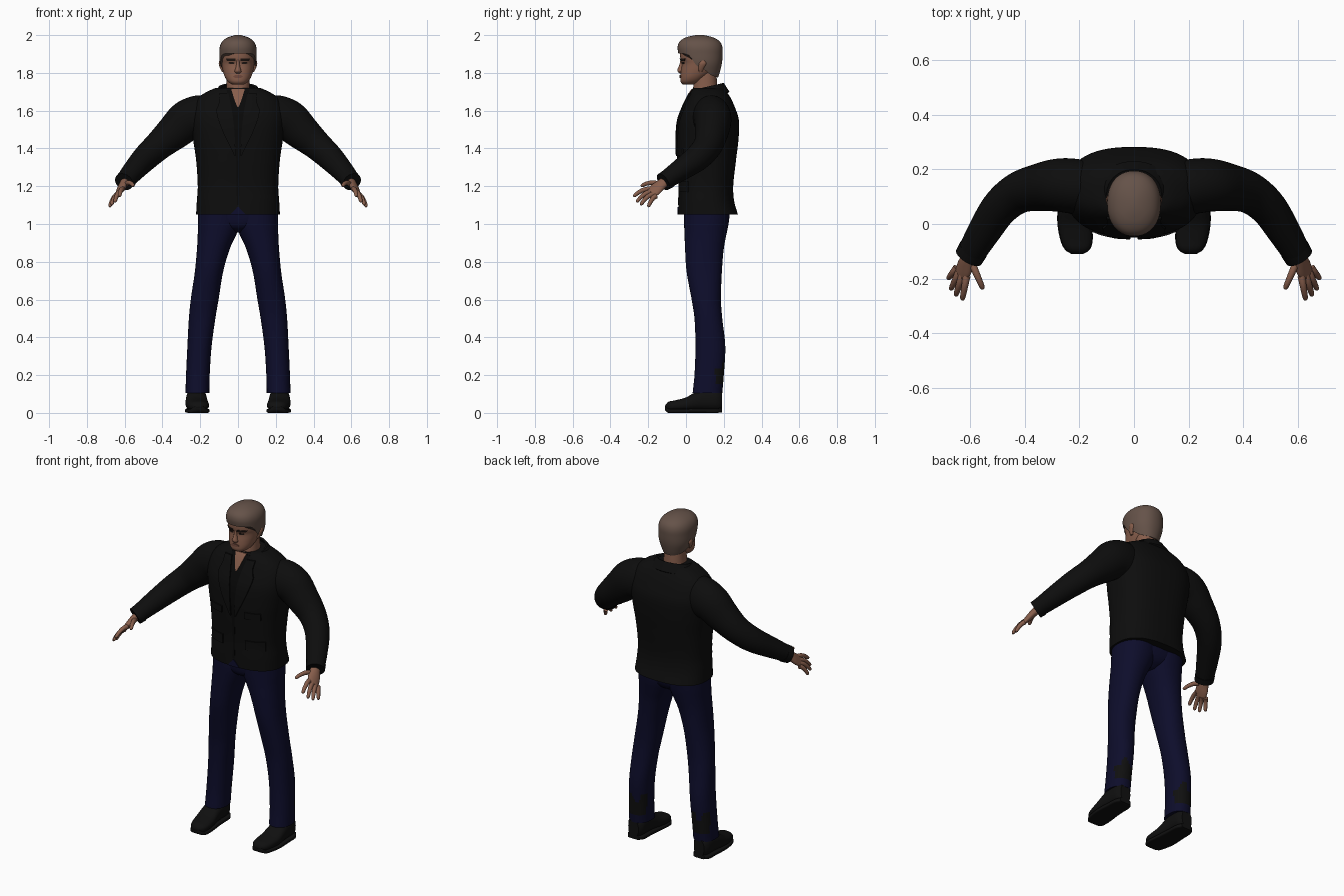
import bpy, bmesh, math
from mathutils import Vector

if "Cube" in bpy.data.objects:
    bpy.data.objects.remove(bpy.data.objects["Cube"], do_unlink=True)


def material(name, r, g, b):
    m = bpy.data.materials.new(name)
    m.use_nodes = True
    m.diffuse_color = (r, g, b, 1)
    node = m.node_tree.nodes["Principled BSDF"]
    node.inputs["Base Color"].default_value = (r, g, b, 1)
    node.inputs["Roughness"].default_value = 0.9
    return m


BLACK = material("jacket black", .004, .004, .004)
SHIRT = material("shirt black", .0025, .0025, .0025)
NAVY = material("trouser navy", .004, .004, .024)
LEATHER = material("shoe black", .005, .005, .005)
SKIN = material("skin", .24, .11, .07)
LIP = material("lip", .16, .065, .045)
HAIR = material("hair brown", .13, .085, .066)
DARK = material("brow dark", .015, .009, .007)


def at(keys, t):
    """Smooth value of a key table, whose first column is the parameter."""
    n = len(keys)
    i = max([j for j in range(n - 1) if keys[j][0] <= t] or [0])
    p, q = keys[i], keys[i + 1]
    h = q[0] - p[0]
    s = min(max((t - p[0]) / h, 0), 1)

    def slope(j, c):
        a, b = keys[max(j - 1, 0)], keys[min(j + 1, n - 1)]
        return (b[c] - a[c]) / (b[0] - a[0])
    return [(1 + 2 * s) * (1 - s) ** 2 * p[c] + s * s * (3 - 2 * s) * q[c]
            + h * s * (1 - s) * ((1 - s) * slope(i, c) - s * slope(i + 1, c))
            for c in range(1, len(p))]


def steps(a, b, n):
    return [a + (b - a) * i / n for i in range(n + 1)]


def build(name, rings, mats, rule=None, flip=1, caps=True):
    """Skin a list of closed rings."""
    bm = bmesh.new()
    rows = [[bm.verts.new((p[0] * flip, p[1], p[2])) for p in r] for r in rings]
    for a, b in zip(rows, rows[1:]):
        for k in range(len(a)):
            j = (k + 1) % len(a)
            bm.faces.new((a[k], a[j], b[j], b[k]))
    if caps:
        bm.faces.new(rows[0])
        bm.faces.new(rows[-1])
    bmesh.ops.recalc_face_normals(bm, faces=bm.faces)
    for f in bm.faces:
        f.smooth = True
        if rule and rule(f.calc_center_median()):
            f.material_index = 1
    me = bpy.data.meshes.new(name)
    bm.to_mesh(me)
    bm.free()
    for m in mats:
        me.materials.append(m)
    me.set_sharp_from_angle(angle=math.radians(45))
    ob = bpy.data.objects.new(name, me)
    bpy.context.collection.objects.link(ob)
    return ob


def oval(u0, u1, v0, v1, p, n):
    """Superellipse between two limits on each axis."""
    pts = []
    for k in range(n):
        a = 2 * math.pi * k / n
        c, s = math.cos(a), math.sin(a)
        pts.append(((u0 + u1) / 2 + (u1 - u0) / 2 * math.copysign(abs(c) ** (2 / p), c),
                    (v0 + v1) / 2 + (v1 - v0) / 2 * math.copysign(abs(s) ** (2 / p), s)))
    return pts


def sym(rows):
    return [(z, -w, w, y0, y1) for z, w, y0, y1 in rows]


def stack(name, keys, mats, p=2.2, rings=30, n=40, **kw):
    """Loft of level ovals; keys are z, x0, x1, y0, y1."""
    return build(name, [[(x, y, z) for x, y in oval(*at(keys, z), p, n)]
                        for z in steps(keys[0][0], keys[-1][0], rings)], mats, **kw)


def tube(name, path, mats, rings=24, n=24, roll=0, **kw):
    """Loft along a path; points are x, y, z, wide radius, thin radius."""
    keys = [(i, *p) for i, p in enumerate(path)]
    end = len(path) - 1
    out = []
    for t in steps(0, end, rings):
        a, b = at(keys, max(t - .05, 0)), at(keys, min(t + .05, end))
        d = (Vector(b[:3]) - Vector(a[:3])).normalized()
        side = d.cross(Vector((0, 0, 1))).normalized()
        up = side.cross(d)
        u = side * math.cos(roll) + up * math.sin(roll)
        v = up * math.cos(roll) - side * math.sin(roll)
        x, y, z, ru, rv = at(keys, t)
        out.append([Vector((x, y, z)) + u * i + v * j for i, j in oval(-ru, ru, -rv, rv, 2, n)])
    return build(name, out, mats, **kw)


def panel(name, body, p, rows, mat, off=.004, flip=1):
    """Thin plate on the front of a stacked body; rows are z, x0, x1."""
    def point(x, z, o):
        x0, x1, y0, y1 = at(body, z)
        r = min(abs((2 * x - x0 - x1) / (x1 - x0)), 1)
        return (x, (y0 + y1) / 2 - (y1 - y0) / 2 * (1 - r ** p) ** (1 / p) - o, z)
    rings = []
    for z in steps(rows[0][0], rows[-1][0], 16):
        xs = steps(*at(rows, z), 8)
        rings.append([point(x, z, off) for x in xs] + [point(x, z, -.003) for x in xs[::-1]])
    return build(name, rings, [mat], flip=flip)


# Jacket body
torso = sym([(1.05, .222, -.042, .275), (1.12, .218, -.04, .255), (1.2, .213, -.037, .25),
             (1.34, .222, -.045, .265), (1.45, .238, -.048, .278), (1.55, .25, -.04, .28),
             (1.62, .24, -.015, .258), (1.67, .21, .008, .235), (1.7, .165, .024, .215),
             (1.72, .12, .038, .2)])
stack("jacket_body", torso, [BLACK], p=2.5, rings=44, n=64)

# Shirt strip, open neckline and trouser gap at the hem
panel("shirt_front", torso, 2.5, [(1.1, -.006, .006), (1.4, -.012, .012), (1.58, -.04, .04),
                                  (1.71, -.06, .06)], SHIRT, .002)
panel("neckline", torso, 2.5, [(1.62, -.003, .003), (1.65, -.016, .016), (1.715, -.036, .036)],
      SKIN, .005)
panel("hem_gap", torso, 2.5, [(1.05, -.04, .04), (1.09, -.003, .003)], NAVY, .003)

# Collar standing around the neck, open at the front
band = []
for a in steps(-2.45, 2.45, 40):
    s, c = math.sin(a), math.cos(a)
    drop = .02 * (1 - c)
    band.append([(rx * s, .112 + ry * c, z - drop) for rx, ry, z in
                 ((.088, .078, 1.742), (.1, .088, 1.747), (.145, .118, 1.7), (.135, .105, 1.69))])
build("collar", band, [BLACK])

# Neck and head
stack("neck", sym([(1.6, .07, .035, .17), (1.72, .062, .038, .166), (1.81, .06, .05, .16)]), [SKIN])
head = sym([(1.738, .03, -.015, .04), (1.75, .05, -.028, .075), (1.775, .068, -.03, .11),
            (1.81, .08, -.027, .15), (1.85, .087, -.022, .172), (1.875, .09, -.03, .18),
            (1.92, .089, -.028, .182), (1.97, .06, .0, .15)])
stack("head", head, [SKIN], p=2.2)
stack("nose", sym([(1.797, .012, -.033, 0), (1.806, .019, -.044, 0), (1.815, .016, -.046, 0),
                   (1.84, .01, -.036, 0), (1.868, .008, -.029, 0)]), [SKIN], rings=14, n=16)
panel("lips", head, 2.2, [(1.774, -.014, .014), (1.78, -.026, .026), (1.789, -.012, .012)], LIP)

# Hair cap with a hairline that drops from the forehead to the nape
cap = sym([(1.77, .066, 0, .168), (1.8, .08, -.02, .178), (1.85, .095, -.03, .19),
           (1.9, .098, -.04, .194), (1.94, .096, -.044, .192), (1.97, .08, -.03, .175),
           (1.99, .05, .005, .138), (2, .015, .05, .095)])
hairline = [(-1, 1.775), (-.5, 1.79), (-.05, 1.825), (.2, 1.84), (.5, 1.893), (1, 1.903)]
rings = []
for u in steps(0, 1, 24):
    ring = []
    for k in range(48):
        low = at(hairline, -math.sin(2 * math.pi * k / 48))[0]
        z = low + (2 - low) * u
        ring.append((*oval(*at(cap, z), 2.2, 48)[k], z))
    rings.append(ring)
build("hair", rings, [HAIR])

# Paired parts
leg = [(.105, .152, .278, .035, .192), (.2, .15, .275, .045, .2), (.35, .14, .268, .05, .208),
       (.5, .12, .26, .045, .192), (.6, .103, .25, .03, .185), (.75, .078, .228, .003, .19),
       (.87, .043, .217, -.005, .2), (.95, .006, .213, -.008, .215), (1.0, -.015, .213, -.01, .225),
       (1.08, -.02, .21, -.01, .235)]
arm = [(.13, .12, 1.575, .09, .1), (.2, .135, 1.565, .1, .117), (.27, .142, 1.545, .098, .11),
       (.34, .135, 1.485, .088, .095), (.42, .115, 1.415, .076, .078),
       (.49, .06, 1.35, .068, .07), (.55, -.03, 1.285, .06, .058), (.602, -.118, 1.225, .05, .046)]
fingers = {"index": ((.612, -.19, 1.185), (.628, -.278, 1.145)),
           "middle": ((.628, -.187, 1.17), (.652, -.262, 1.115)),
           "ring": ((.64, -.175, 1.157), (.67, -.24, 1.1)),
           "little": ((.648, -.16, 1.147), (.68, -.2, 1.09)),
           "thumb": ((.592, -.145, 1.212), (.552, -.238, 1.2))}
shoe = [(-.11, .207, .018, .025, .04), (-.095, .207, .042, .012, .058), (-.06, .21, .056, .01, .066),
        (0, .217, .06, .01, .082), (.05, .22, .057, .012, .11), (.1, .22, .054, .012, .13),
        (.165, .22, .05, .012, .13), (.19, .22, .034, .015, .115)]


def scuffed(c):
    return c.y > .155 and .15 < c.z < .26 + .03 * math.sin(c.x * 90)


def along(name, keys, mats, p, flip):
    """Loft running front to back; keys are y, centre x, half width, z0, z1."""
    rings = []
    for y in steps(keys[0][0], keys[-1][0], 28):
        x, w, z0, z1 = at(keys, y)
        rings.append([(u, y, v) for u, v in oval(x - w, x + w, z0, z1, p, 32)])
    build(name, rings, mats, flip=flip)


for side, s in (("left", 1), ("right", -1)):
    stack(side + "_trouser_leg", leg, [NAVY, LEATHER], p=2.2, rings=60, flip=s, rule=scuffed)
    # Shoe upper, sole and heel
    along(side + "_shoe", shoe, [LEATHER], 2.4, s)
    along(side + "_sole", [(y, x, w + .003, max(z0 - .012, 0), z0 + .012)
                           for y, x, w, z0, z1 in shoe], [LEATHER], 5, s)
    # Sleeve and cuff
    tube(side + "_sleeve", arm, [BLACK], rings=44, n=36, flip=s)
    tube(side + "_cuff", [(.588, -.094, 1.239, .055, .051), (.604, -.121, 1.223, .053, .049)],
         [BLACK], rings=3, n=36, flip=s)
    # Hand
    tube(side + "_palm", [(.592, -.1, 1.232, .028, .023), (.607, -.13, 1.21, .031, .021),
                          (.62, -.16, 1.185, .037, .018), (.633, -.185, 1.163, .034, .013)],
         [SKIN], rings=14, roll=.68, flip=s)
    for name, (a, b) in fingers.items():
        a, b = Vector(a), Vector(b)
        path = []
        for t, r in ((0, .014), (.35, .0125), (.7, .011), (.93, .009), (1, .004)):
            bend = Vector((0, 0, .012 * math.sin(math.pi * t)))
            path.append((*(a.lerp(b, t) + bend), r, r))
        tube(f"{side}_{name}_finger", path, [SKIN], rings=12, n=12, flip=s)
    # Lapel and pocket flaps
    panel(side + "_lapel", torso, 2.5, [(1.36, .012, .018), (1.5, .02, .085), (1.6, .032, .115),
                                        (1.64, .04, .1), (1.69, .05, .1)], BLACK, .008, s)
    panel(side + "_chest_pocket", torso, 2.5, [(1.36, .075, .165), (1.4, .075, .165)], BLACK, .007, s)
    panel(side + "_hip_pocket", torso, 2.5, [(1.17, .075, .18), (1.225, .075, .18)], BLACK, .007, s)
    # Brow, eye and ear
    panel(side + "_brow", head, 2.2, [(1.864, .012, .058), (1.877, .014, .066)], DARK, .004, s)
    panel(side + "_eye", head, 2.2, [(1.847, .024, .044), (1.852, .018, .05), (1.857, .024, .046)],
          DARK, .002, s)
    stack(side + "_ear", [(1.806, .075, .086, .068, .085), (1.825, .078, .095, .066, .095),
                          (1.85, .08, .102, .068, .108), (1.866, .082, .098, .078, .1)],
          [SKIN], rings=12, n=16, flip=s)

# Seat of the trousers joining both legs
stack("trouser_seat", sym([(.955, .03, .05, .16), (.98, .1, .01, .2), (1.02, .17, -.006, .222),
                           (1.1, .2, -.008, .235)]), [NAVY], p=2.4)
